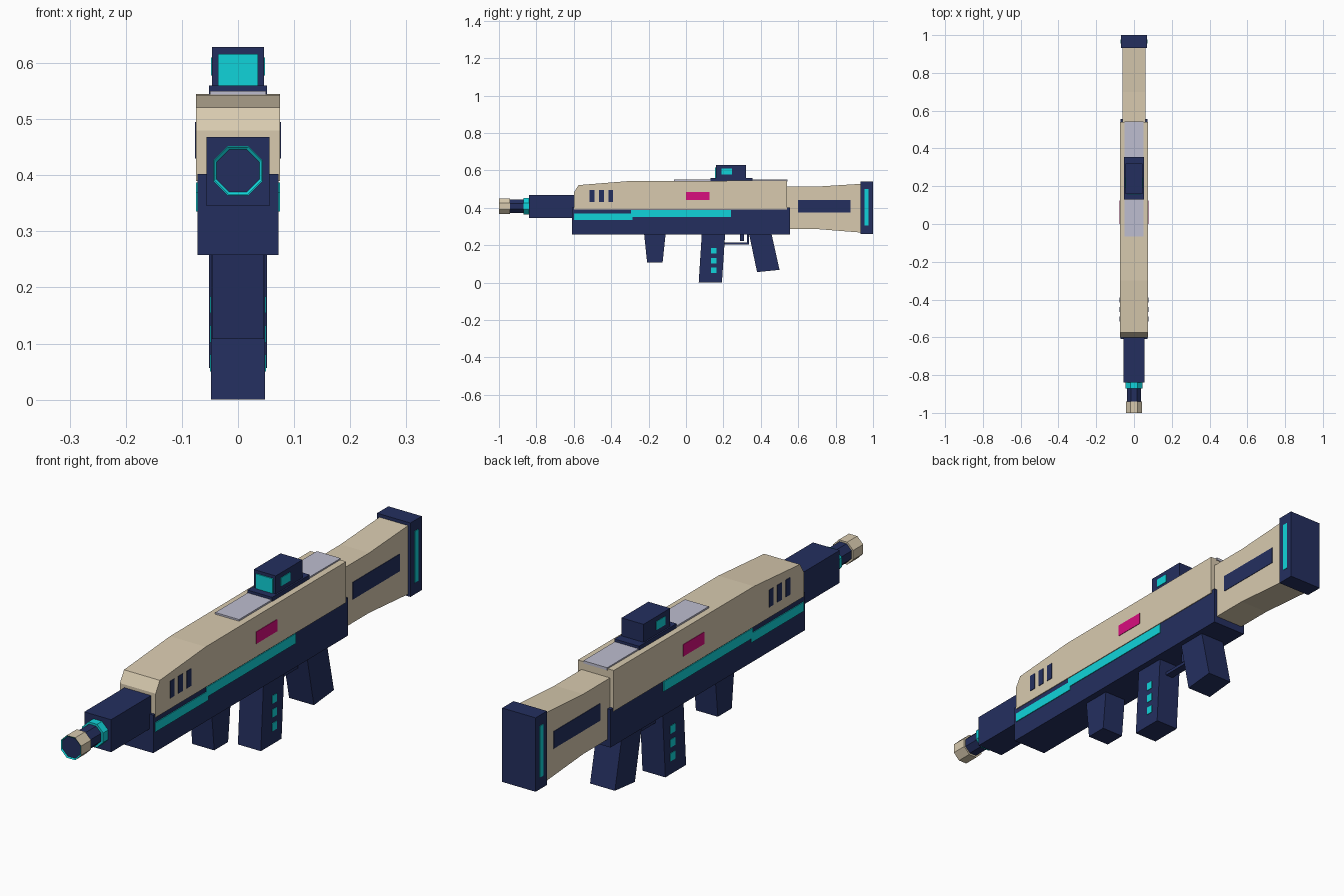
import bpy, bmesh, math
from mathutils import Matrix, Vector

if "Cube" in bpy.data.objects:
    bpy.data.objects.remove(bpy.data.objects["Cube"])


def material(name, r, g, b):
    lin = [((c / 255 + 0.055) / 1.055) ** 2.4 for c in (r, g, b)]
    m = bpy.data.materials.new(name)
    m.diffuse_color = (*lin, 1)
    m.use_nodes = True
    m.node_tree.nodes["Principled BSDF"].inputs["Base Color"].default_value = m.diffuse_color
    return m


CREAM = material("cream", 216, 202, 175)
NAVY = material("navy", 36, 47, 95)
TEAL = material("teal", 16, 212, 218)
PINK = material("pink", 216, 14, 126)
LAVENDER = material("lavender", 190, 190, 208)


def finish(bm, name, *mats):
    bmesh.ops.recalc_face_normals(bm, faces=bm.faces)
    me = bpy.data.meshes.new(name)
    bm.to_mesh(me)
    bm.free()
    ob = bpy.data.objects.new(name, me)
    bpy.context.collection.objects.link(ob)
    for m in mats:
        me.materials.append(m)
    return ob


def extrude_x(name, profile, x0, x1, mat):
    """Side profile of (y, z) points swept from x0 to x1."""
    bm = bmesh.new()
    face = bm.faces.new([bm.verts.new((x0, y, z)) for y, z in profile])
    new = bmesh.ops.extrude_face_region(bm, geom=[face])["geom"]
    verts = [v for v in new if isinstance(v, bmesh.types.BMVert)]
    bmesh.ops.translate(bm, vec=(x1 - x0, 0, 0), verts=verts)
    return finish(bm, name, mat)


def slab(name, half, profile, mat):
    return extrude_x(name, profile, -half, half, mat)


def rect(y0, y1, z0, z1):
    return [(y0, z0), (y1, z0), (y1, z1), (y0, z1)]


def side_plates(name, half, y0, y1, z0, z1, mat):
    """Thin painted plate on both sides of a part of the given half width."""
    for label, s in (("right", 1), ("left", -1)):
        extrude_x(f"{name}_{label}", rect(y0, y1, z0, z1),
                  s * (half - 0.002), s * (half + 0.002), mat)


def octagon(name, y0, y1, apothem, mat):
    """Eight-sided barrel section along y, flat side up."""
    r = apothem / math.cos(math.pi / 8)
    bm = bmesh.new()
    bmesh.ops.create_cone(bm, cap_ends=True, segments=8, radius1=r, radius2=r, depth=y1 - y0)
    turn = Matrix.Rotation(math.pi / 2, 4, 'X') @ Matrix.Rotation(math.pi / 8, 4, 'Z')
    bmesh.ops.transform(bm, verts=bm.verts,
                        matrix=Matrix.Translation((0, (y0 + y1) / 2, 0.408)) @ turn)
    return finish(bm, name, mat)


# Receiver
slab("upper_body", 0.075, [(-0.6, 0.39), (0.54, 0.39), (0.54, 0.545), (-0.3, 0.543),
                           (-0.575, 0.521), (-0.6, 0.48)], CREAM)
slab("lower_body", 0.072, rect(-0.61, 0.555, 0.258, 0.402), NAVY)
side_plates("front_stripe", 0.073, -0.60, -0.285, 0.335, 0.37, TEAL)
side_plates("rear_stripe", 0.073, -0.295, 0.24, 0.35, 0.387, TEAL)
side_plates("badge_panel", 0.075, 0.0, 0.125, 0.44, 0.485, PINK)
for i in range(3):
    y = -0.515 + 0.05 * i
    side_plates(f"vent_{i + 1}", 0.075, y, y + 0.026, 0.43, 0.495, NAVY)

# Barrel
slab("barrel_housing", 0.056, rect(-0.84, -0.59, 0.345, 0.468), NAVY)
octagon("barrel_ring", -0.87, -0.83, 0.044, TEAL)
octagon("barrel", -0.95, -0.86, 0.036, NAVY)
muzzle = octagon("muzzle", -1.0, -0.94, 0.0425, CREAM)
# Muzzle face: teal rim around a navy bore
bm = bmesh.new()
bm.from_mesh(muzzle.data)
bm.faces.ensure_lookup_table()
front = min(bm.faces, key=lambda f: f.calc_center_median().y)
rim = bmesh.ops.inset_region(bm, faces=[front], thickness=0.005)["faces"]
for f in rim:
    f.material_index = 1
front.material_index = 2
bmesh.ops.translate(bm, vec=(0, 0.004, 0), verts=front.verts)
bm.to_mesh(muzzle.data)
bm.free()
muzzle.data.materials.append(TEAL)
muzzle.data.materials.append(NAVY)

# Stock
slab("stock", 0.06, [(0.53, 0.286), (0.70, 0.286), (0.94, 0.267), (0.94, 0.528),
                     (0.70, 0.513), (0.53, 0.513)], CREAM)
side_plates("stock_panel", 0.06, 0.60, 0.88, 0.375, 0.44, NAVY)
slab("butt_plate", 0.07, rect(0.932, 1.0, 0.26, 0.54), NAVY)
side_plates("butt_stripe", 0.07, 0.955, 0.977, 0.305, 0.50, TEAL)

# Grips and magazine
slab("foregrip", 0.046, [(-0.225, 0.27), (-0.208, 0.108), (-0.125, 0.108), (-0.108, 0.27)], NAVY)
slab("magazine", 0.048, [(0.085, 0.27), (0.068, 0.0), (0.192, 0.0), (0.21, 0.27)], NAVY)
for i in range(3):
    z = 0.05 + 0.052 * i
    side_plates(f"magazine_light_{i + 1}", 0.048, 0.135, 0.163, z, z + 0.03, TEAL)
slab("pistol_grip", 0.052, [(0.335, 0.27), (0.38, 0.056), (0.50, 0.068), (0.455, 0.27)], NAVY)

# Trigger
slab("guard_bar", 0.016, rect(0.2, 0.337, 0.203, 0.215), NAVY)
slab("guard_post", 0.016, rect(0.325, 0.337, 0.205, 0.262), NAVY)
slab("trigger", 0.01, rect(0.29, 0.31, 0.222, 0.262), NAVY)

# Top rail and sight
slab("top_rail", 0.05, rect(-0.065, 0.543, 0.54, 0.55), LAVENDER)
slab("sight_base", 0.052, rect(0.13, 0.355, 0.543, 0.56), NAVY)
slab("sight_box", 0.046, rect(0.16, 0.32, 0.555, 0.628), NAVY)
slab("sight_lens", 0.036, rect(0.156, 0.162, 0.56, 0.616), TEAL)
side_plates("sight_window", 0.046, 0.19, 0.245, 0.578, 0.61, TEAL)
